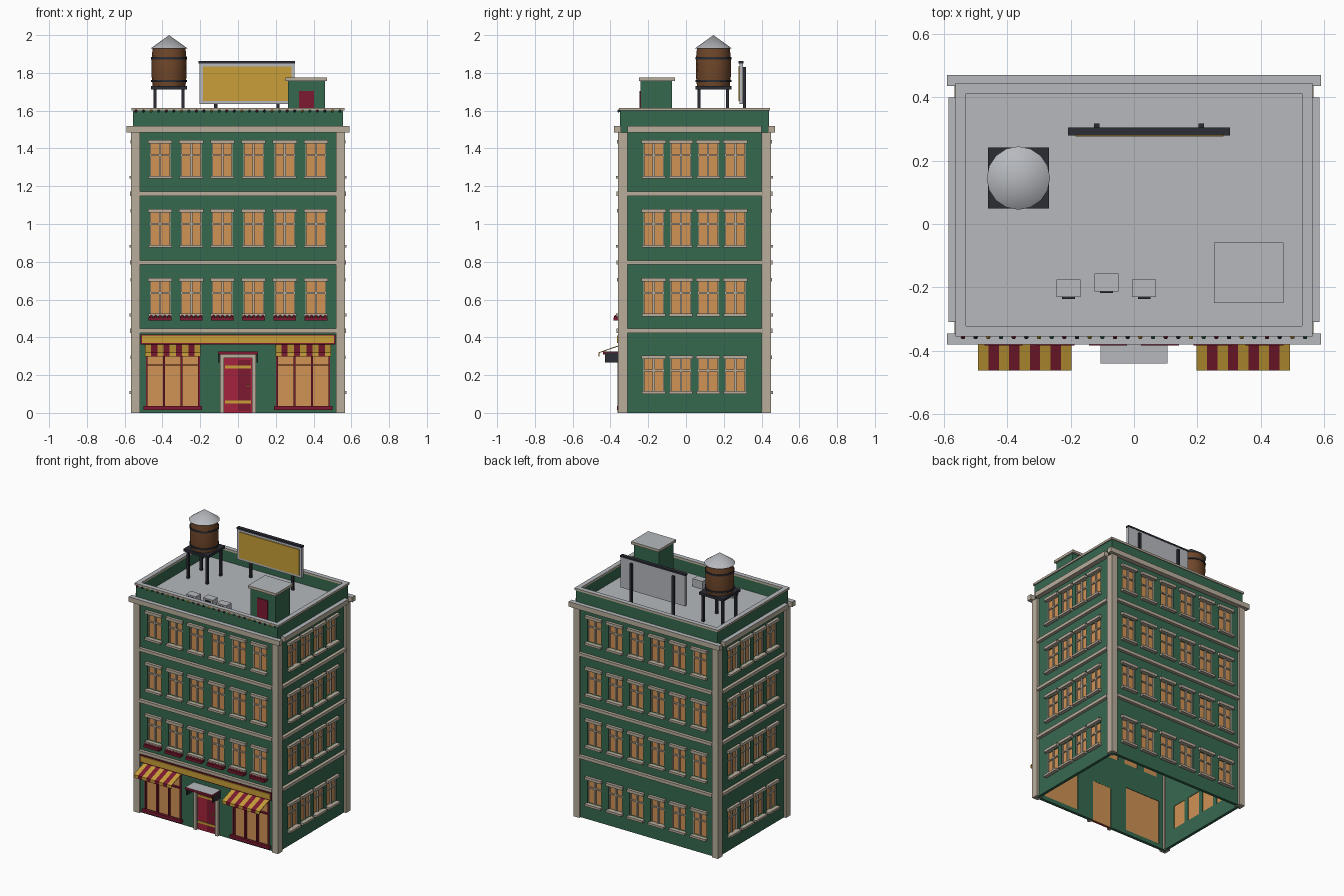
import bpy, bmesh, math
from mathutils import Matrix, Vector

if "Cube" in bpy.data.objects:
    bpy.data.objects.remove(bpy.data.objects["Cube"])


def material(name, code):
    srgb = [int(code[i:i + 2], 16) / 255 for i in (0, 2, 4)]
    colour = [((c + 0.055) / 1.055) ** 2.4 for c in srgb] + [1]
    mat = bpy.data.materials.new(name)
    mat.use_nodes = True
    mat.diffuse_color = colour
    mat.node_tree.nodes["Principled BSDF"].inputs["Base Color"].default_value = colour
    return mat


green = material("wall green", "36684F")
stone = material("stone trim", "B9AD9C")
glass = material("warm glass", "D09355")
gold = material("gold", "C89F38")
red = material("dark red", "7C1A30")
crimson = material("crimson", "A4223C")
slate = material("dark metal", "2B2D35")
brown = material("barrel brown", "70472A")
grey = material("roof grey", "B6B9BE")


def finish(name, bm, *mats):
    bmesh.ops.recalc_face_normals(bm, faces=bm.faces)
    mesh = bpy.data.meshes.new(name)
    bm.to_mesh(mesh)
    bm.free()
    for mat in mats:
        mesh.materials.append(mat)
    obj = bpy.data.objects.new(name, mesh)
    bpy.context.collection.objects.link(obj)
    return obj


def boxes(name, spans, mat, grey_top=False):
    """One object from boxes given as (x0, x1, y0, y1, z0, z1)."""
    bm = bmesh.new()
    for x0, x1, y0, y1, z0, z1 in spans:
        size = Matrix.Diagonal((abs(x1 - x0), abs(y1 - y0), abs(z1 - z0), 1))
        middle = Vector((x0 + x1, y0 + y1, z0 + z1)) / 2
        bmesh.ops.create_cube(bm, size=1, matrix=Matrix.Translation(middle) @ size)
    bm.normal_update()
    if grey_top:
        for face in bm.faces:
            face.material_index = int(face.normal.z > 0.9)
    return finish(name, bm, mat, grey)


def lathe(name, profile, centre, mat):
    """Turned part from (radius, z) points."""
    bm = bmesh.new()
    verts = [bm.verts.new((r, 0, z)) for r, z in profile]
    edges = [bm.edges.new(pair) for pair in zip(verts, verts[1:])]
    bmesh.ops.spin(bm, geom=verts + edges, axis=(0, 0, 1), cent=(0, 0, 0),
                   angle=math.tau, steps=16)
    bmesh.ops.remove_doubles(bm, verts=bm.verts, dist=0.0005)
    bmesh.ops.translate(bm, verts=bm.verts, vec=(*centre, 0))
    obj = finish(name, bm, mat)
    bpy.ops.object.select_all(action='DESELECT')
    obj.select_set(True)
    bpy.context.view_layer.objects.active = obj
    bpy.ops.object.shade_smooth_by_angle(angle=math.radians(35))


def ring(x, y0, y1, t, z0, z1):
    """Four boxes forming a rectangular frame of width t."""
    return [(-x, x, y0, y0 + t, z0, z1), (-x, x, y1 - t, y1, z0, z1),
            (-x, t - x, y0 + t, y1 - t, z0, z1), (x - t, x, y0 + t, y1 - t, z0, z1)]


# Facades: u runs along the wall, d points outward from its face
X, Y, CY, WALL, TOP = 0.55, 0.39, 0.045, 0.02, 1.5
FRONT, BACK = CY - Y, CY + Y


def place(face, u0, u1, d0, d1, z0, z1):
    if face == "front":
        return (u0, u1, FRONT - d1, FRONT - d0, z0, z1)
    if face == "back":
        return (u0, u1, BACK + d0, BACK + d1, z0, z1)
    side = 1 if face == "left" else -1
    a, b = sorted((side * (X + d0), side * (X + d1)))
    return (a, b, CY + u0, CY + u1, z0, z1)


lintel_tops = [0.305, 0.715, 1.08, 1.445]
for face in ("front", "back", "left", "right"):
    long_side = face in ("front", "back")
    half = X if long_side else Y - WALL
    count, pitch = (6, 0.165) if long_side else (4, 0.144)
    holes, panes, trim = [], [], []

    def add(group, *span):
        group.append(place(face, *span))

    for top in lintel_tops[1 if face == "front" else 0:]:
        z0, z1 = top - 0.19, top - 0.02
        bar = z0 + 0.105
        for i in range(count):
            u = (i - (count - 1) / 2) * pitch
            w = 0.054
            add(holes, u - w, u + w, -0.1, 0.1, z0, z1)
            add(panes, u - w, u + w, -0.017, -0.012, z0, z1)
            add(trim, u - 0.064, u + 0.064, -0.01, 0.02, z1, top)
            add(trim, u - 0.062, u + 0.062, -0.01, 0.025, z0 - 0.015, z0)
            add(trim, u - 0.006, u + 0.006, -0.012, -0.002, z0, z1)
            add(trim, u - w, u + w, -0.012, -0.004, bar, bar + 0.009)
            for s in (-1, 1):
                add(trim, u + s * w, u + s * (w - 0.005), -0.012, -0.003, z0, z1)
    if face == "front":
        for s in (-1, 1):
            add(holes, s * 0.345 - 0.14, s * 0.345 + 0.14, -0.1, 0.1, 0.03, 0.35)
            add(panes, s * 0.345 - 0.14, s * 0.345 + 0.14, -0.017, -0.012, 0.03, 0.35)
        add(holes, -0.075, 0.075, -0.1, 0.1, -0.1, 0.295)
        add(panes, -0.075, 0.075, -0.019, -0.015, 0, 0.295)

    wall = boxes(face + "_wall", [place(face, -half, half, -WALL, 0, 0, TOP)], green)
    cutter = boxes("window_cutter", holes, green)
    cutter.hide_render = True
    cut = wall.modifiers.new("openings", 'BOOLEAN')
    cut.operation, cut.solver, cut.object = 'DIFFERENCE', 'EXACT', cutter
    graph = bpy.context.evaluated_depsgraph_get()
    mesh = bpy.data.meshes.new_from_object(wall.evaluated_get(graph))
    wall.modifiers.clear()
    wall.data = mesh
    bpy.data.objects.remove(cutter)
    boxes(face + "_window_glass", panes, glass)
    boxes(face + "_window_trim", trim, stone)

    # Belt courses and cornice
    run = 0.52 if long_side else 0.355
    boxes(face + "_belt_courses",
          [place(face, -run, run, -0.01, 0.022, z - 0.011, z + 0.011)
           for z in (0.435, 0.797, 1.16)], stone)
    reach = 0.59 if long_side else run
    boxes(face + "_cornice", [place(face, -reach, reach, 0, 0.035, 1.485, 1.52)],
          stone, True)

# Corner pilasters
boxes("corner_pilasters",
      [(s * 0.52, s * 0.566, CY + t * 0.355, CY + t * 0.405, 0, 1.485)
       for s in (-1, 1) for t in (-1, 1)], stone)

# Roof and parapet
boxes("roof_deck", [(-X, X, FRONT, BACK, TOP, 1.52)], grey)
boxes("parapet", ring(0.555, FRONT - 0.005, BACK + 0.005, 0.022, TOP, 1.6), green)
boxes("parapet_coping", ring(0.563, -0.355, 0.445, 0.033, 1.6, 1.615), stone, True)

# Coloured bulbs along the front coping
bm = bmesh.new()
for i in range(28):
    spot = Matrix.Translation(((i - 13.5) * 0.04, -0.357, 1.598))
    made = bmesh.ops.create_icosphere(bm, subdivisions=1, radius=0.008, matrix=spot)
    for face in {f for v in made["verts"] for f in v.link_faces}:
        face.material_index = i % 4
finish("string_lights", bm, red, slate, gold, green)

# Stair house
boxes("stair_house", [(0.265, 0.46, -0.24, -0.075, 1.52, 1.757)], green)
boxes("stair_house_cap", [(0.252, 0.472, -0.25, -0.058, 1.757, 1.775)], stone, True)
boxes("stair_house_door", [(0.322, 0.402, -0.247, -0.24, 1.52, 1.705)], red)

# Roof vents
vents = [(-0.207, -0.203), (-0.087, -0.185), (0.032, -0.203)]
boxes("roof_vents", [(x - 0.038, x + 0.038, y - 0.028, y + 0.028, 1.52, 1.575)
                     for x, y in vents], grey)
boxes("vent_grilles", [(x - 0.02, x + 0.02, y - 0.033, y - 0.028, 1.53, 1.565)
                       for x, y in vents], slate)

# Water tower
TX, TY = tower = (-0.365, 0.145)
boxes("tower_platform", [(TX - 0.096, TX + 0.096, TY - 0.096, TY + 0.096, 1.712, 1.73)],
      slate)
boxes("tower_legs", [(TX + s * 0.067, TX + s * 0.083, TY + t * 0.067, TY + t * 0.083,
                      1.52, 1.712) for s in (-1, 1) for t in (-1, 1)], slate)
lathe("tower_barrel", [(0, 1.73), (0.087, 1.73), (0.092, 1.78), (0.093, 1.83),
                       (0.092, 1.88), (0.087, 1.93), (0, 1.93)], tower, brown)
for z in (1.757, 1.878):
    lathe("barrel_band", [(0.08, z - 0.006), (0.096, z - 0.006), (0.096, z + 0.006),
                          (0.08, z + 0.006)], tower, slate)
lathe("tower_roof", [(0, 1.928), (0.1, 1.928), (0, 2)], tower, grey)

# Billboard
boxes("billboard_frame", [(-0.205, 0.3, 0.283, 0.303, 1.635, 1.85)], grey)
boxes("billboard_panel", [(-0.185, 0.283, 0.277, 0.283, 1.652, 1.835)], gold)
boxes("billboard_top_rail", [(-0.208, 0.303, 0.279, 0.305, 1.85, 1.862)], slate)
boxes("billboard_posts", [(x - 0.009, x + 0.009, 0.303, 0.317, 1.52, 1.83)
                          for x in (-0.118, 0.212)], slate)

# Shop sign
boxes("sign_border", [(-0.515, 0.515, FRONT - 0.014, FRONT, 0.362, 0.416)], red)
boxes("sign_board", [(-0.507, 0.507, FRONT - 0.02, FRONT - 0.014, 0.37, 0.409)], gold)

# Shop windows and striped awnings
for side, s in (("left", 1), ("right", -1)):
    mid = s * 0.345
    bars = [(mid + u - 0.005, mid + u + 0.005, FRONT - 0.006, FRONT + 0.013, 0.03, 0.36)
            for u in (-0.138, -0.046, 0.046, 0.138)]
    bars += [(mid - 0.14, mid + 0.14, FRONT - 0.006, FRONT + 0.013, 0.25, 0.257),
             (mid - 0.155, mid + 0.155, FRONT - 0.02, FRONT, 0.015, 0.036)]
    boxes(side + "_shop_frame", bars, red)
    bm = bmesh.new()
    stripes, width = 9, 0.294
    rows = [[bm.verts.new((mid + (i / stripes - 0.5) * width, y, z))
             for i in range(stripes + 1)]
            for y, z in ((FRONT, 0.362), (-0.463, 0.32), (-0.463, 0.298))]
    for a, b in zip(rows, rows[1:]):
        for i in range(stripes):
            strip = bm.faces.new((a[i], a[i + 1], b[i + 1], b[i]))
            strip.material_index = i % 2
    awning = finish(side + "_awning", bm, gold, red)
    awning.modifiers.new("cloth", 'SOLIDIFY').thickness = 0.005

# Entrance
boxes("door_frame", [(s * 0.074, s * 0.096, FRONT - 0.018, FRONT + 0.01, 0, 0.31)
                     for s in (-1, 1)]
      + [(-0.096, 0.096, FRONT - 0.018, FRONT + 0.01, 0.29, 0.31)], stone)
boxes("door", [(-0.074, 0.074, FRONT, FRONT + 0.014, 0, 0.29)], crimson)
boxes("door_panel", [(0, 0.066, FRONT - 0.003, FRONT, 0.01, 0.28)], red)
boxes("door_bands", [(-0.07, 0.07, FRONT - 0.007, FRONT, z, z + 0.015)
                     for z in (0.05, 0.235)], gold)
boxes("door_knob", [(0.048, 0.058, FRONT - 0.014, FRONT, 0.135, 0.145)], gold)
boxes("canopy", [(-0.105, 0.105, -0.44, FRONT, 0.308, 0.325)], red, True)
boxes("canopy_brackets", [(s * 0.097, s * 0.105, -0.43, FRONT, 0.266, 0.32)
                          for s in (-1, 1)], slate)

# Flower boxes under the first row of front windows
columns = [(i - 2.5) * 0.165 for i in range(6)]
boxes("flower_boxes", [(u - 0.06, u + 0.06, -0.383, FRONT, 0.488, 0.506)
                       for u in columns], red)
bm = bmesh.new()
for u in columns:
    for k in range(-2, 3):
        spot = Matrix.Translation((u + k * 0.024, -0.372, 0.509))
        bmesh.ops.create_icosphere(bm, subdivisions=1, radius=0.01, matrix=spot)
finish("flowers", bm, crimson)
